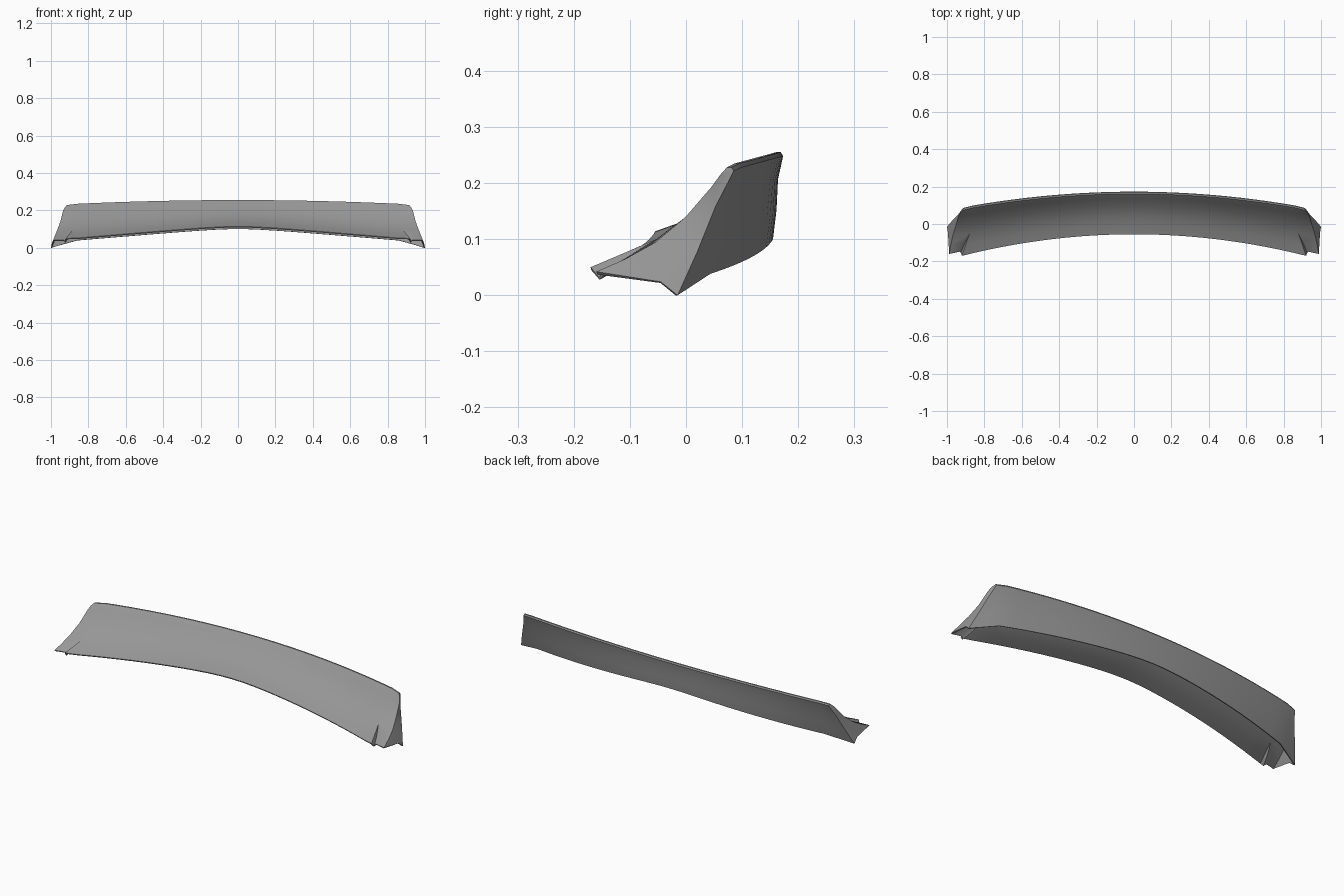
import bpy, bmesh, math
from mathutils import Vector

cube = bpy.data.objects.get("Cube")
if cube:
    bpy.data.objects.remove(cube, do_unlink=True)

grey = bpy.data.materials.new("mid_grey")
grey.use_nodes = True
grey.diffuse_color = (0.31, 0.31, 0.31, 1)
grey.node_tree.nodes["Principled BSDF"].inputs["Base Color"].default_value = grey.diffuse_color

# Concave sweep of the upper skin from front lip (0, 0) to crest (1, 1)
SWEEP = [(0.22, 0.12), (0.45, 0.28), (0.68, 0.52), (0.88, 0.81), (0.95, 0.93)]


def section(front, crest, bottom):
    """Open profile: front lip, upper skin, rounded crest, rear face."""
    front, crest, bottom = Vector(front), Vector(crest), Vector(bottom)
    points = [front]
    for u, w in SWEEP:
        p = front.lerp(crest, u)
        p.z = front.z + (crest.z - front.z) * w
        points.append(p)
    rear = crest + Vector((0, 0.012, -0.007))
    knee = rear.lerp(bottom, 0.28) - Vector((0, 0.004, 0))
    points += [crest, crest + Vector((0, 0.008, 0)), rear, knee,
               rear.lerp(bottom, 0.65), rear.lerp(bottom, 0.92), bottom]
    return points


def body_section(x):
    fall = math.hypot(x, 0.15) - 0.15
    return section((x, -0.055 - 0.136 * x * x, 0.114 - 0.086 * fall),
                   (x, 0.161 - 0.1 * x * x, 0.255 - 0.027 * x * x),
                   (x, 0.155 - 0.15 * x * x, 0.1 - 0.085 * fall))


# Half-span sections, ending in the swept tip
LAST = 0.86
sections = [body_section(LAST * i / 12) for i in range(13)]
tip = section((0.988, -0.16, 0.042), (0.915, 0.073, 0.228), (1.0, -0.015, 0.0))
for i, dx in ((1, 0.007), (2, 0.012), (3, 0.012), (4, 0.013), (5, 0.008)):
    tip[i].x += dx

# Pinched slit near the tip: inner edge, valley, outer edge, one shared apex
APEX = Vector((0.88, -0.053, 0.1))
SLIT = [(0.48, (0.92, -0.17, 0.05), (0.9, -0.111, 0.075)),
        (0.54, (0.926, -0.155, 0.032), (0.905, -0.104, 0.062)),
        (0.6, (0.931, -0.148, 0.042), (0.909, -0.1, 0.071))]
for f, front, middle in SLIT:
    points = [a.lerp(b, f) for a, b in zip(sections[12], tip)]
    points[:3] = [Vector(front), Vector(middle), APEX]
    sections.append(points)
sections.append(tip)

# Mirror and loft the shell, open underneath, with a wall closing each tip
mirrored = [[Vector((-p.x, p.y, p.z)) for p in s] for s in reversed(sections[1:])]
bm = bmesh.new()
rows = [[bm.verts.new(p) for p in s] for s in mirrored + sections]
for a, b in zip(rows, rows[1:]):
    for i in range(len(a) - 1):
        bm.faces.new((a[i], a[i + 1], b[i + 1], b[i]))
for side, row in ((-1, rows[0]), (1, rows[-1])):
    bm.faces.new(row + [bm.verts.new((side * 0.995, -0.045, 0.024))])
bmesh.ops.remove_doubles(bm, verts=bm.verts, dist=1e-5)
bmesh.ops.triangulate(bm, faces=[f for f in bm.faces if len(f.verts) > 4])
bmesh.ops.recalc_face_normals(bm, faces=bm.faces)
bm.normal_update()
if max(bm.faces, key=lambda f: f.calc_center_median().y).normal.y < 0:
    bmesh.ops.reverse_faces(bm, faces=bm.faces)
mesh = bpy.data.meshes.new("spoiler_blade")
bm.to_mesh(mesh)
bm.free()
mesh.materials.append(grey)
spoiler = bpy.data.objects.new("spoiler_blade", mesh)
bpy.context.collection.objects.link(spoiler)

bpy.ops.object.select_all(action='DESELECT')
spoiler.select_set(True)
bpy.context.view_layer.objects.active = spoiler

# Thin wall thickness, inwards
wall = spoiler.modifiers.new("wall", 'SOLIDIFY')
wall.thickness = 0.006
wall.offset = -1
bpy.ops.object.modifier_apply(modifier=wall.name)
bpy.ops.object.shade_smooth_by_angle(angle=math.radians(35))
